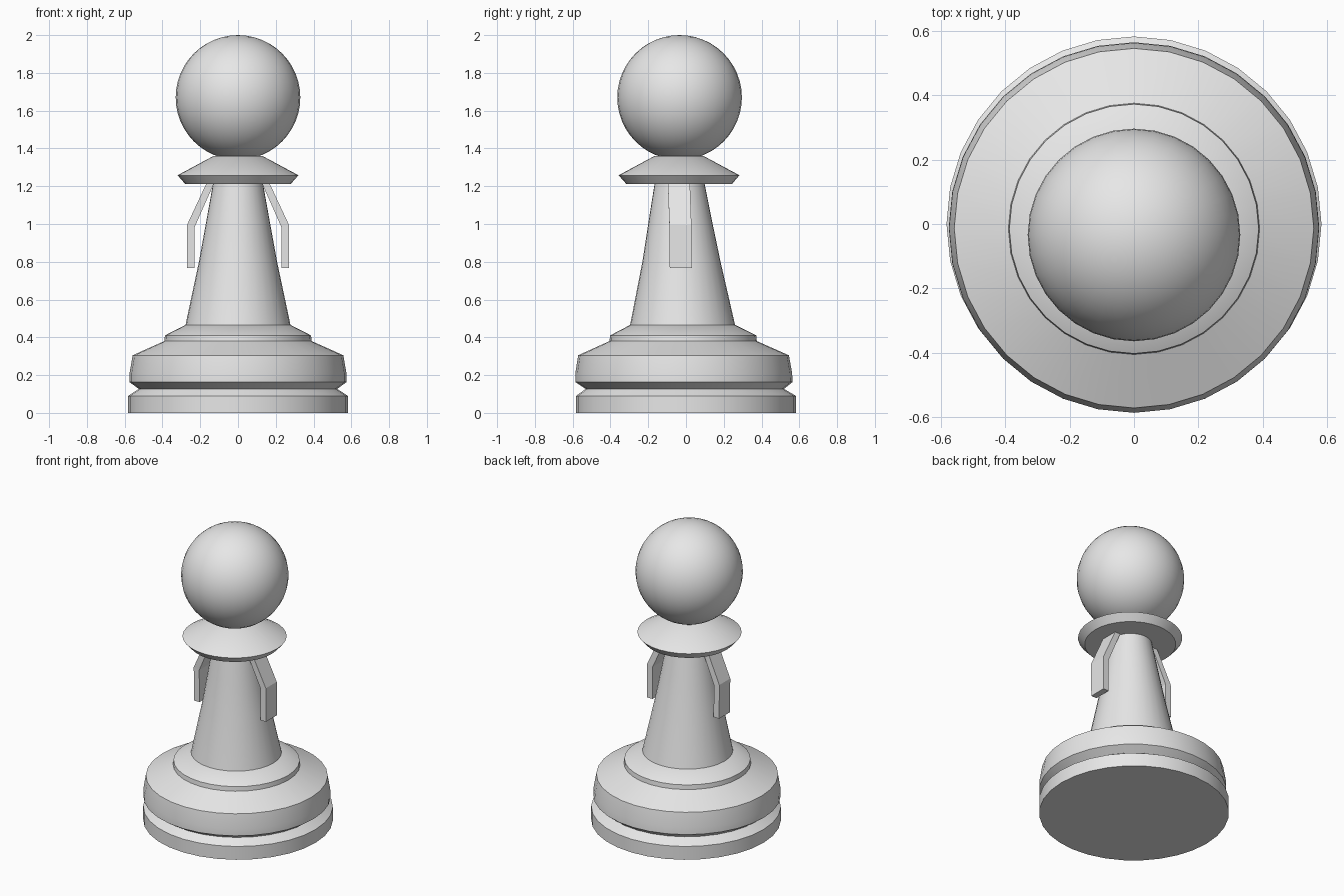
import bpy, bmesh, math

if "Cube" in bpy.data.objects:
    bpy.data.objects.remove(bpy.data.objects["Cube"])

grey = bpy.data.materials.new("plain grey")
grey.diffuse_color = (0.8, 0.8, 0.8, 1)
grey.use_nodes = True
grey.node_tree.nodes["Principled BSDF"].inputs["Base Color"].default_value = grey.diffuse_color


def finish(name, bm, smooth=True):
    bmesh.ops.recalc_face_normals(bm, faces=bm.faces)
    me = bpy.data.meshes.new(name)
    bm.to_mesh(me)
    bm.free()
    me.materials.append(grey)
    ob = bpy.data.objects.new(name, me)
    bpy.context.collection.objects.link(ob)
    if smooth:
        bpy.ops.object.select_all(action='DESELECT')
        ob.select_set(True)
        bpy.context.view_layer.objects.active = ob
        bpy.ops.object.shade_smooth_by_angle(angle=math.radians(30))
    return ob


def turned(name, profile, sides=32):
    """Stack of rings given as (radius, height, y centre), capped at both ends."""
    bm = bmesh.new()
    rings = []
    for r, z, cy in profile:
        rings.append([bm.verts.new((r * math.cos(2 * math.pi * i / sides),
                                    cy + r * math.sin(2 * math.pi * i / sides), z))
                      for i in range(sides)])
    for a, b in zip(rings, rings[1:]):
        for i in range(sides):
            j = (i + 1) % sides
            bm.faces.new((a[i], a[j], b[j], b[i]))
    bm.faces.new(rings[0][::-1])
    bm.faces.new(rings[-1])
    return finish(name, bm)


# Foot, groove, rounded body and step
turned("base", [(0.582, 0, 0), (0.582, 0.09, 0), (0.525, 0.127, -0.006),
                (0.575, 0.163, -0.011), (0.574, 0.21, -0.012),
                (0.558, 0.305, -0.013), (0.39, 0.38, -0.015),
                (0.387, 0.41, -0.015), (0.28, 0.465, -0.017)])

# Tapered stem leaning slightly forward
turned("stem", [(0.278, 0.465, -0.018), (0.207, 0.80, -0.024),
                (0.167, 1.02, -0.03), (0.132, 1.215, -0.034)])

# Flared collar under the head
turned("collar", [(0.28, 1.212, -0.036), (0.32, 1.258, -0.037), (0.13, 1.36, -0.037)])

# Round head
bm = bmesh.new()
bmesh.ops.create_uvsphere(bm, u_segments=32, v_segments=24, radius=0.33)
bmesh.ops.translate(bm, verts=bm.verts, vec=(0, -0.034, 1.67))
finish("head", bm)

# Bent strip arms on both sides: (inner x, inner z, outer x, outer z, back shift)
SECTIONS = [(0.125, 1.22, 0.165, 1.22, -0.010),
            (0.229, 0.985, 0.27, 0.995, -0.002),
            (0.229, 0.768, 0.27, 0.768, 0.0)]
for side, label in ((-1, "left_arm"), (1, "right_arm")):
    bm = bmesh.new()
    loops = []
    for xi, zi, xo, zo, s in SECTIONS:
        y0, y1 = -0.086 + s, 0.031 + s
        loops.append([bm.verts.new((side * x, y, z)) for x, y, z in
                      ((xi, y0, zi), (xo, y0, zo), (xo, y1, zo), (xi, y1, zi))])
    for a, b in zip(loops, loops[1:]):
        for i in range(4):
            j = (i + 1) % 4
            bm.faces.new((a[i], a[j], b[j], b[i]))
    bm.faces.new(loops[0])
    bm.faces.new(loops[-1])
    finish(label, bm, smooth=False)
